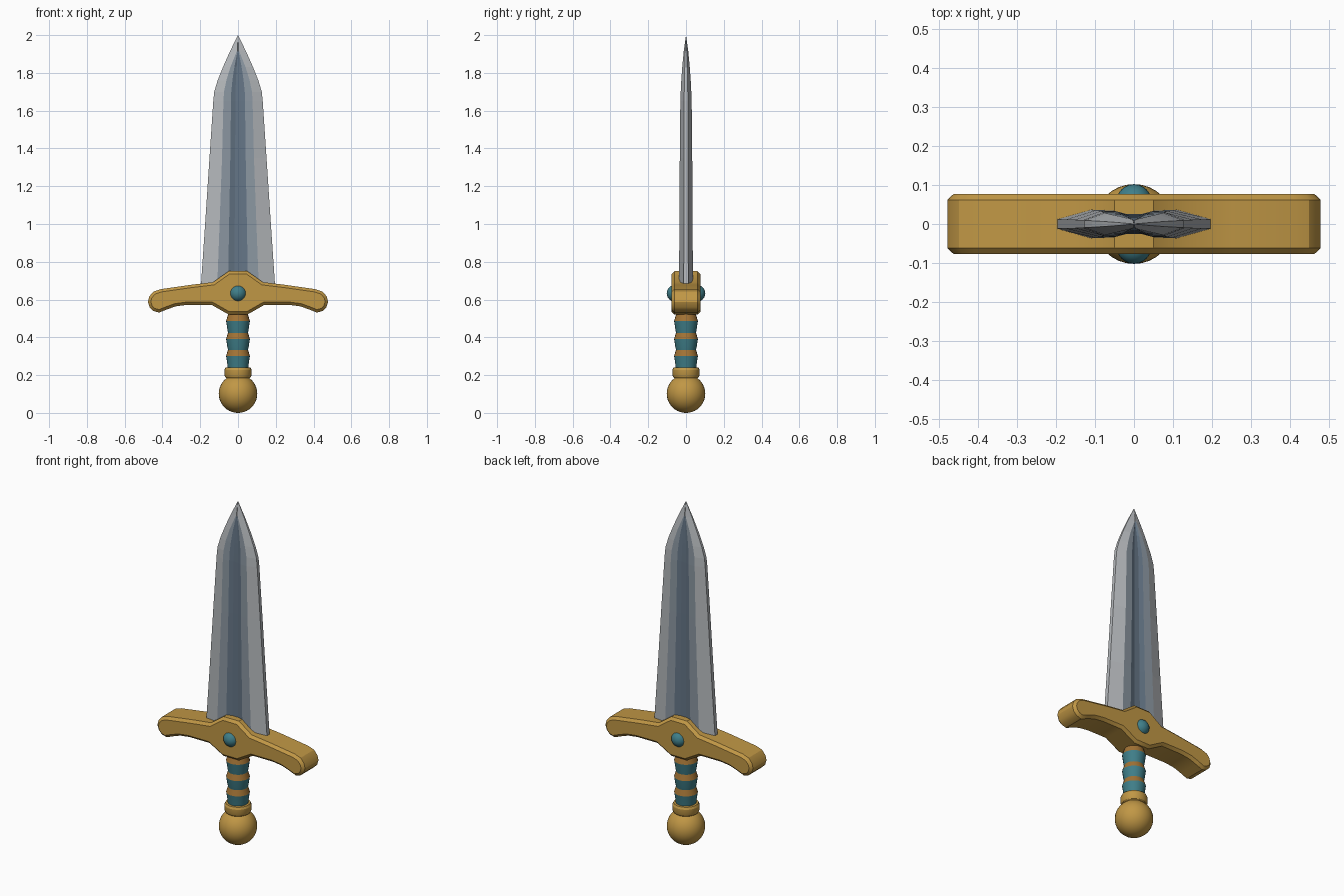
import bpy, bmesh, math

if "Cube" in bpy.data.objects:
    bpy.data.objects.remove(bpy.data.objects["Cube"])


def material(name, rgb):
    m = bpy.data.materials.new(name)
    m.diffuse_color = (*rgb, 1)
    m.use_nodes = True
    m.node_tree.nodes["Principled BSDF"].inputs["Base Color"].default_value = m.diffuse_color
    return m


GOLD = material("gold", (0.53, 0.31, 0.06))
BRONZE = material("bronze", (0.36, 0.17, 0.035))
TEAL = material("teal", (0.05, 0.21, 0.25))
LIGHT = material("light steel", (0.46, 0.48, 0.50))
MID = material("mid steel", (0.26, 0.31, 0.36))
DARK = material("dark steel", (0.13, 0.18, 0.24))


def finish(bm, name, mats, smooth=None):
    bmesh.ops.recalc_face_normals(bm, faces=bm.faces)
    me = bpy.data.meshes.new(name)
    bm.to_mesh(me)
    bm.free()
    ob = bpy.data.objects.new(name, me)
    bpy.context.collection.objects.link(ob)
    for m in mats:
        me.materials.append(m)
    if smooth:
        bpy.ops.object.select_all(action='DESELECT')
        ob.select_set(True)
        bpy.context.view_layer.objects.active = ob
        bpy.ops.object.shade_smooth_by_angle(angle=math.radians(smooth))
    return ob


def loft(bm, rings, colour):
    """Skin closed rings of points; colour(ring, strip) gives the material slot."""
    vs = [[bm.verts.new(p) for p in ring] for ring in rings]
    n = len(vs[0])
    for j in range(len(vs) - 1):
        for i in range(n):
            k = (i + 1) % n
            f = bm.faces.new((vs[j][i], vs[j][k], vs[j + 1][k], vs[j + 1][i]))
            f.material_index = colour(j, i)
    bm.faces.new(vs[0][::-1])
    return vs


def lathe(name, profile, mats, colour=lambda j: 0, n=24, smooth=25):
    bm = bmesh.new()
    rings = [[(r * math.cos(a), r * math.sin(a), z)
              for a in (2 * math.pi * i / n for i in range(n))] for r, z in profile]
    vs = loft(bm, rings, lambda j, i: colour(j))
    bm.faces.new(vs[-1])
    return finish(bm, name, mats, smooth)


# Blade: hollow-ground section, lofted to a point
def section(z, w, t, k):
    half = [(1, .33), (.56 * k, 1), (.27 * k, .94), (.10 * k, .70)]
    front = [(-x * w, -y * t, z) for x, y in half] + [(x * w, -y * t, z) for x, y in half[::-1]]
    return front + [(-x, -y, z) for x, y, z in front]


stations = [(.62, .20, .037, 1), (1.0, .174, .035, 1), (1.35, .151, .033, 1),
            (1.65, .131, .030, 1.05), (1.70, .126, .028, 1.05), (1.76, .108, .025, 1.02),
            (1.83, .080, .020, .9), (1.915, .042, .012, .25)]
strip = [0, 1, 2, 2, 2, 1, 0, 0]
bm = bmesh.new()
rings = loft(bm, [section(*s) for s in stations], lambda j, i: strip[i % 8])
tip = bm.verts.new((0, 0, 2))
last = rings[-1]
for i in range(len(last)):
    bm.faces.new((last[i], last[(i + 1) % len(last)], tip))
finish(bm, "blade", [LIGHT, MID, DARK])

# Crossguard: mirrored outline, extruded and chamfered along both rims
right = [(.05, .75), (.132, .692), (.25, .678), (.41, .655), (.448, .642), (.47, .616),
         (.477, .588), (.468, .56), (.448, .54), (.418, .531), (.375, .548), (.33, .564),
         (.27, .572), (.14, .572), (.05, .521)]
outline = right + [(-x, z) for x, z in right[::-1]]
bm = bmesh.new()
face = bm.faces.new([bm.verts.new((x, -.077, z)) for x, z in outline])
ext = bmesh.ops.extrude_face_region(bm, geom=[face], use_keep_orig=True)
for v in ext['geom']:
    if isinstance(v, bmesh.types.BMVert):
        v.co.y = .077
bmesh.ops.recalc_face_normals(bm, faces=bm.faces)
rim = [e for e in bm.edges if abs(e.verts[0].co.y - e.verts[1].co.y) < .01]
bmesh.ops.bevel(bm, geom=rim, offset=.015, segments=1, affect='EDGES')
finish(bm, "crossguard", [GOLD], 30)

# Gems on both faces of the guard
for side, y in (("front", -.057), ("back", .057)):
    bm = bmesh.new()
    bmesh.ops.create_uvsphere(bm, u_segments=24, v_segments=12, radius=.045)
    bmesh.ops.translate(bm, verts=bm.verts, vec=(0, y, .633))
    finish(bm, side + "_gem", [TEAL], 40)

# Grip: three flared wraps, each closed by a sloping bronze band
grip = [(.053, .225)]
for z in (.302, .392, .487):
    grip += [(.057, z - .04), (.063, z), (.053, z + .032)]
lathe("grip", grip, [TEAL, BRONZE], lambda j: 1 if j % 3 == 2 else 0)
lathe("grip_top", [(.053, .515), (.053, .56)], [BRONZE])

# Collar and round pommel
lathe("collar", [(.055, .18), (.067, .188), (.072, .20), (.072, .228), (.066, .24), (.05, .242)], [GOLD])
bm = bmesh.new()
bmesh.ops.create_uvsphere(bm, u_segments=32, v_segments=20, radius=.102)
bmesh.ops.translate(bm, verts=bm.verts, vec=(0, 0, .102))
finish(bm, "pommel", [GOLD], 40)
